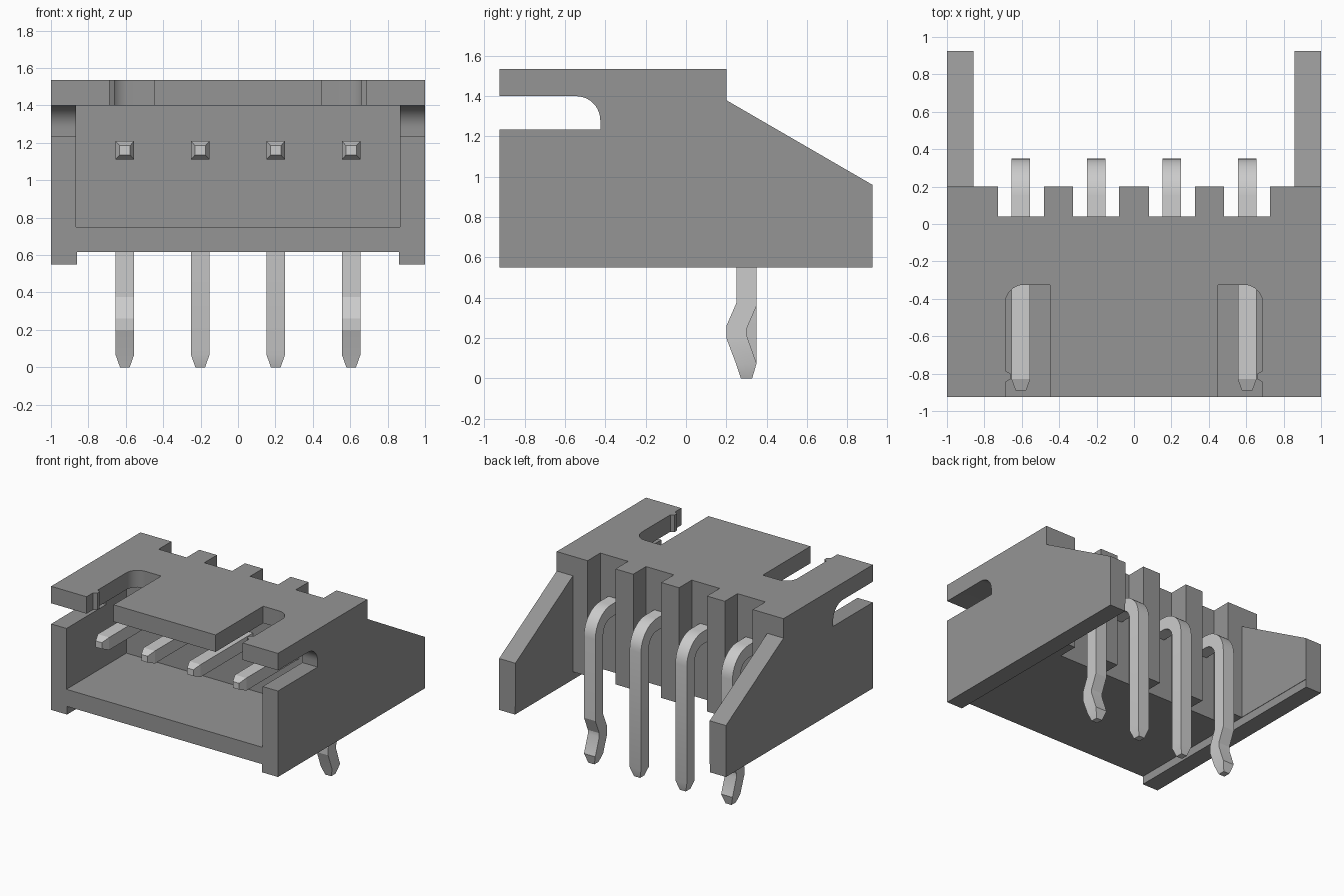
import bpy, bmesh, math

if "Cube" in bpy.data.objects:
    bpy.data.objects.remove(bpy.data.objects["Cube"])


def material(name, v):
    m = bpy.data.materials.new(name)
    m.diffuse_color = (v, v, v, 1)
    m.use_nodes = True
    m.node_tree.nodes["Principled BSDF"].inputs["Base Color"].default_value = m.diffuse_color
    return m


PLASTIC = material("grey plastic", 0.30)
METAL = material("light metal", 0.60)


def make_object(name, bm, mat):
    bmesh.ops.recalc_face_normals(bm, faces=bm.faces)
    me = bpy.data.meshes.new(name)
    bm.to_mesh(me)
    bm.free()
    me.materials.append(mat)
    ob = bpy.data.objects.new(name, me)
    bpy.context.collection.objects.link(ob)
    return ob


def prism(name, pts, lo, hi, axis):
    """Extrude a YZ outline along x, or an XY outline along z."""
    put = (lambda p, h: (h, p[0], p[1])) if axis == "x" else (lambda p, h: (p[0], p[1], h))
    bm = bmesh.new()
    a = [bm.verts.new(put(p, lo)) for p in pts]
    b = [bm.verts.new(put(p, hi)) for p in pts]
    bm.faces.new(a)
    bm.faces.new(b)
    for i in range(len(pts)):
        j = (i + 1) % len(pts)
        bm.faces.new((a[i], a[j], b[j], b[i]))
    return make_object(name, bm, PLASTIC)


def box(name, x0, x1, y0, y1, z0, z1):
    return prism(name, [(x0, y0), (x1, y0), (x1, y1), (x0, y1)], z0, z1, "z")


def arc(cx, cy, r, a0, a1, n=10):
    angles = [math.radians(a0 + (a1 - a0) * i / n) for i in range(n + 1)]
    return [(cx + r * math.cos(t), cy + r * math.sin(t)) for t in angles]


# Housing: side outline, then cut away the openings
housing = prism("housing", [(-.925, .55), (.925, .55), (.925, .96), (.2, 1.38),
                            (.2, 1.535), (-.925, 1.535)], -1, 1, "x")
cutters = [
    box("cavity", -.865, .865, -1.1, -.17, .75, 1.40),
    box("underside", -.86, .86, -1.1, 1.1, .4, .615),
    box("rear_gap", -.857, .857, .2, 1.1, .4, 1.7),
    prism("side_slot", [(-1.1, 1.235), (-.425, 1.235)] + arc(-.545, 1.28, .12, 0, 90)
          + [(-1.1, 1.40)], -1.1, 1.1, "x"),
]
# Notches behind the pins
PIN_X = (-.605, -.202, .202, .605)
for x in PIN_X:
    cutters.append(box("notch", x - .123, x + .123, .04, .3, .4, 1.7))
# Latch slots in the top plate, each with a small bump on its outer edge
for s in (-1, 1):
    outline = ([(.45, -1.1), (.688, -1.1), (.688, -.845), (.66, -.83), (.66, -.80),
                (.688, -.785)] + arc(.588, -.425, .1, 0, 90) + [(.45, -.325)])
    cutters.append(prism("latch_slot", [(s * x, y) for x, y in outline], 1.3, 1.7, "z"))

bpy.context.view_layer.objects.active = housing
for c in cutters:
    mod = housing.modifiers.new("cut", "BOOLEAN")
    mod.operation = "DIFFERENCE"
    mod.solver = "EXACT"
    mod.object = c
    bpy.ops.object.modifier_apply(modifier=mod.name)
    bpy.data.objects.remove(c)


def pin(name, x, kinked):
    """Skin rectangular sections: (inner point, outer point, half width) in YZ."""
    s = [((-.89, 1.135), (-.89, 1.185), .028), ((-.83, 1.11), (-.83, 1.21), .05)]
    inner = arc(.15, 1.01, .1, 90, 0)
    outer = arc(.15, 1.01, .2, 90, 0)
    s += [(i, o, .05) for i, o in zip(inner, outer)]
    if kinked:
        s += [((.25, .375), (.35, .36), .05), ((.2, .26), (.3, .245), .05),
              ((.2, .20), (.3, .215), .05)]
    s += [((.25, .068), (.35, .075), .05), ((.272, 0), (.328, 0), .026)]
    bm = bmesh.new()
    rings = [[bm.verts.new((x + d * w, p[0], p[1]))
              for d, p in ((-1, i), (1, i), (1, o), (-1, o))] for i, o, w in s]
    for a, b in zip(rings, rings[1:]):
        for k in range(4):
            j = (k + 1) % 4
            bm.faces.new((a[k], a[j], b[j], b[k]))
    bm.faces.new(rings[0])
    bm.faces.new(rings[-1])
    return make_object(name, bm, METAL)


# Bent contact pins, the outer two kinked
parts = [housing] + [pin(f"pin_{i + 1}", x, abs(x) > .5) for i, x in enumerate(PIN_X)]

# Smooth the curved bends, keep all corners crisp
bpy.ops.object.select_all(action="DESELECT")
for ob in parts:
    ob.select_set(True)
bpy.context.view_layer.objects.active = housing
bpy.ops.object.shade_smooth_by_angle(angle=math.radians(20))
